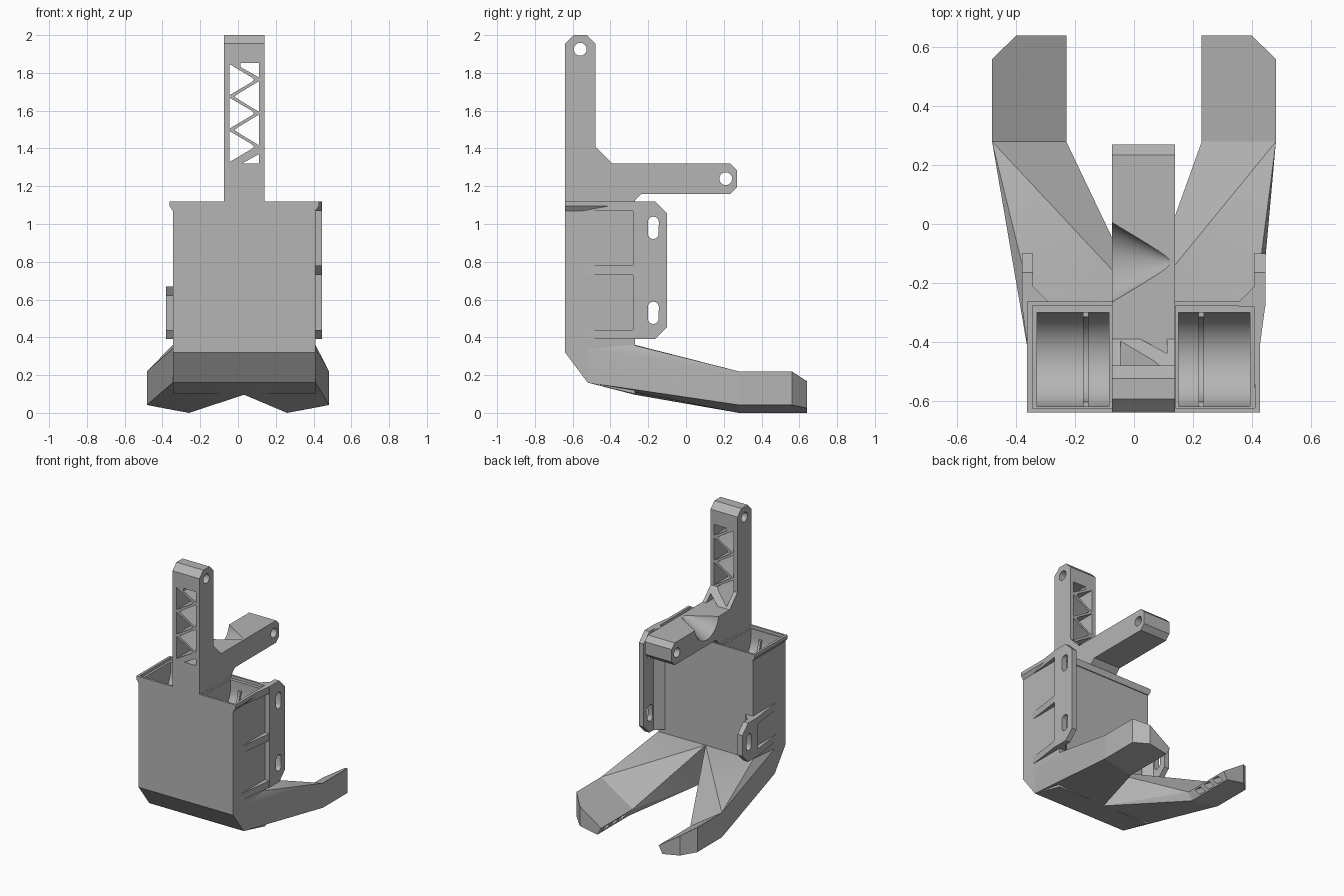
import bpy, bmesh, math
from mathutils import Vector

if "Cube" in bpy.data.objects:
    bpy.data.objects.remove(bpy.data.objects["Cube"], do_unlink=True)

grey = bpy.data.materials.new("plain grey")
grey.use_nodes = True
grey.diffuse_color = (0.46, 0.46, 0.46, 1)
grey.node_tree.nodes["Principled BSDF"].inputs["Base Color"].default_value = grey.diffuse_color


def finish(name, bm):
    bmesh.ops.recalc_face_normals(bm, faces=bm.faces)
    mesh = bpy.data.meshes.new(name)
    bm.to_mesh(mesh)
    bm.free()
    mesh.materials.append(grey)
    ob = bpy.data.objects.new(name, mesh)
    bpy.context.collection.objects.link(ob)
    return ob


def prism(name, pts, axis, lo, hi):
    """Extrude a 2D outline along an axis; the outline uses the other two axes in order."""
    place = {"x": lambda p, d: (d, p[0], p[1]),
             "y": lambda p, d: (p[0], d, p[1]),
             "z": lambda p, d: (p[0], p[1], d)}[axis]
    bm = bmesh.new()
    rings = [[bm.verts.new(place(p, d)) for p in pts] for d in (lo, hi)]
    bm.faces.new(rings[0])
    bm.faces.new(rings[1])
    n = len(pts)
    for i in range(n):
        j = (i + 1) % n
        bm.faces.new((rings[0][i], rings[0][j], rings[1][j], rings[1][i]))
    return finish(name, bm)


def hull(name, pts):
    bm = bmesh.new()
    for p in pts:
        bm.verts.new(p)
    res = bmesh.ops.convex_hull(bm, input=bm.verts)
    loose = [v for v in bm.verts if not v.link_faces]
    bmesh.ops.delete(bm, geom=loose, context="VERTS")
    bmesh.ops.dissolve_limit(bm, angle_limit=0.01, verts=bm.verts, edges=bm.edges)
    return finish(name, bm)


def rect(a0, a1, b0, b1):
    return [(a0, b0), (a1, b0), (a1, b1), (a0, b1)]


def slot(cy, z0, z1, r, n=12):
    """Outline with round ends; a circle when both centres agree."""
    pts = []
    for k in range(2 * n):
        a = math.pi * k / n
        pts.append((cy + r * math.cos(a), (z1 if k < n else z0) + r * math.sin(a)))
    return pts


def modify(ob, kind, cutters):
    for c in cutters:
        c.hide_render = True
        m = ob.modifiers.new(kind, "BOOLEAN")
        m.operation, m.solver, m.object = kind, "EXACT", c
        bpy.context.view_layer.objects.active = ob
        bpy.ops.object.modifier_apply(modifier=m.name)
        bpy.data.objects.remove(c, do_unlink=True)


def cut(ob, cutters):
    modify(ob, "DIFFERENCE", cutters)


L, R, MID = -0.345, 0.41, 0.0325
FRONT, BACK, TOP = -0.64, -0.27, 1.12

# Box body with chamfered lower front edge
box = prism("box_body", [(FRONT, 0.32), (-0.52, 0.16), (BACK, 0.1), (BACK, TOP), (FRONT, TOP)],
            "x", L, R)
# Overhanging rim with tapered underside
rim = prism("rim", [(L, 1.07), (R, 1.07), (R + 0.018, 1.095), (R + 0.018, TOP),
                    (L - 0.018, TOP), (L - 0.018, 1.095)], "y", FRONT, BACK + 0.007)
modify(box, "UNION", [rim])

# Two round-bottomed compartments with a shallow lip recess
RAD, FLOOR = 0.16, 1.04
bowl = [(-0.62, 1.3)] + [(-0.46 - RAD * math.cos(math.pi * k / 20),
                          FLOOR - RAD * math.sin(math.pi * k / 20)) for k in range(21)] + [(-0.30, 1.3)]
for s in (-1, 1):
    x0, x1 = sorted((MID + s * 0.118, MID + s * 0.362))
    l0, l1 = sorted((MID + s * 0.108, MID + s * 0.378))
    cut(box, [prism("bowl_cutter", bowl, "x", x0, x1),
              prism("lip_cutter", rect(l0, l1, -0.625, -0.277), "z", 1.1, 1.3)])
    # Divider fin on the compartment floor
    fin = MID + s * 0.196
    arch = [(y, z) for y, z in bowl[1:-1]]
    inner = [(-0.46 + (y + 0.46) * 0.9, FLOOR + (z - FLOOR) * 0.9) for y, z in arch]
    prism("compartment_fin", arch + inner[::-1], "x", fin - 0.009, fin + 0.009)

# Upright and rear-reaching arm in one bracket
ARM0, ARM1 = -0.075, 0.14
arm = prism("arm_bracket", [
    (FRONT, 1.05), (BACK, 1.05), (BACK, 1.125), (-0.235, 1.16), (0.235, 1.16), (0.27, 1.195),
    (0.27, 1.285), (0.235, 1.32), (-0.39, 1.32), (-0.48, 1.41), (-0.48, 1.955), (-0.525, 2.0),
    (-0.595, 2.0), (FRONT, 1.955)], "x", ARM0, ARM1)
cut(arm, [prism("hole_cutter", slot(y, z, z, 0.034), "x", -0.3, 0.3)
          for y, z in ((-0.56, 1.925), (0.21, 1.24))])
# Zigzag lattice openings through the upright
cells = [[(0.02, 1.32), (0.112, 1.32), (0.112, 1.37)],
         [(0.112, 1.775), (0.112, 1.852), (0.012, 1.852), (0.012, 1.832)]]
for k in range(3):
    z = 1.41 + 0.177 * k
    cells.append([(-0.045, z - 0.082), (0.07, z - 0.014), (0.085, z), (0.07, z + 0.014), (-0.045, z + 0.082)])
for k in range(2):
    z = 1.498 + 0.177 * k
    cells.append([(0.112, z - 0.082), (0.0, z - 0.014), (-0.018, z), (0.0, z + 0.014), (0.112, z + 0.082)])
cut(arm, [prism("lattice_cutter", c, "y", -0.8, -0.2) for c in cells])
# Conical finger scoop in the rear arm
bm = bmesh.new()
bmesh.ops.create_cone(bm, cap_ends=True, segments=40, radius1=0.14, radius2=0.01, depth=0.22)
for v in bm.verts:
    v.co = Vector((v.co.z + 0.03, v.co.x - 0.13, v.co.y + 1.34))
cut(arm, [finish("scoop_cutter", bm)])


# Side flanges with slots, tapered ribs and a fillet against the box
def flange(name, x, s, z0, z1, slots, ribs):
    out, c = x + s * 0.036, 0.065
    lo, hi = sorted((x - s * 0.002, out))
    plate = prism(name, [(-0.28, z0), (-0.1 - c, z0), (-0.1, z0 + c), (-0.1, z1 - c),
                         (-0.1 - c, z1), (-0.28, z1)], "x", lo, hi)
    cut(plate, [prism("slot_cutter", slot(-0.173, z - 0.03, z + 0.03, 0.029), "x", lo - 0.1, hi + 0.1)
                for z in slots])
    prism(name + "_fillet", [(x, -0.21), (x - s * 0.055, -0.265), (x - s * 0.055, -0.28), (x, -0.28)],
          "z", z0, z1)
    for z in ribs:
        prism(name + "_rib", [(x - s * 0.002, -0.56), (out, -0.275), (x - s * 0.002, -0.275)],
              "z", z, z + 0.05)


flange("left_flange", R, 1, 0.39, TOP, (0.53, 0.98), (0.39, 0.73, 1.07))
flange("right_flange", L, -1, 0.39, 0.67, (0.53,), (0.39, 0.62))

# Two splayed legs with sloping tops, meeting under the box
section = [(0.482, 0.22), (0.482, 0.042), (0.26, 0.0), (0.23, 0.055)]
for s, root, side in ((1, R, "left"), (-1, L, "right")):
    knee = [(s * x, 0.28, z) for x, z in section]
    hull(side + "_thigh", knee + [
        (root, -0.52, 0.16), (MID, -0.52, 0.16), (root, -0.52, 0.34), (MID, -0.52, 0.34),
        (MID, BACK, 0.096), (MID, BACK, 0.36), (root, -0.28, 0.36)])
    tip = [(0.482, 0.56, 0.22), (0.482, 0.56, 0.042), (0.40, 0.64, 0.168), (0.40, 0.64, 0.026),
           (0.26, 0.64, 0.0), (0.23, 0.64, 0.055)]
    foot = hull(side + "_foot", knee + [(s * x, y, z) for x, y, z in tip])
    # Slanted pockets along the inner edge of the foot
    pockets = []
    into = Vector((0.83, 0, 0.55))
    for y in (0.34, 0.43, 0.52):
        pts = []
        for along, low in ((0.0, 0.83), (0.055, 0.83), (0.025, 0.17), (0.08, 0.17)):
            base = Vector((0.26 - 0.03 * low, y + along, 0.055 * low))
            pts += [base - into * 0.05, base + into * 0.1]
        pockets.append(hull("pocket_cutter", [(s * p.x, p.y, p.z) for p in pts]))
    cut(foot, pockets)

# Smooth curved surfaces while keeping edges sharp
bpy.ops.object.select_all(action="DESELECT")
for ob in bpy.context.scene.objects:
    if ob.type == "MESH" and grey.name in ob.data.materials:
        ob.select_set(True)
        bpy.context.view_layer.objects.active = ob
bpy.ops.object.shade_smooth_by_angle(angle=math.radians(25))
